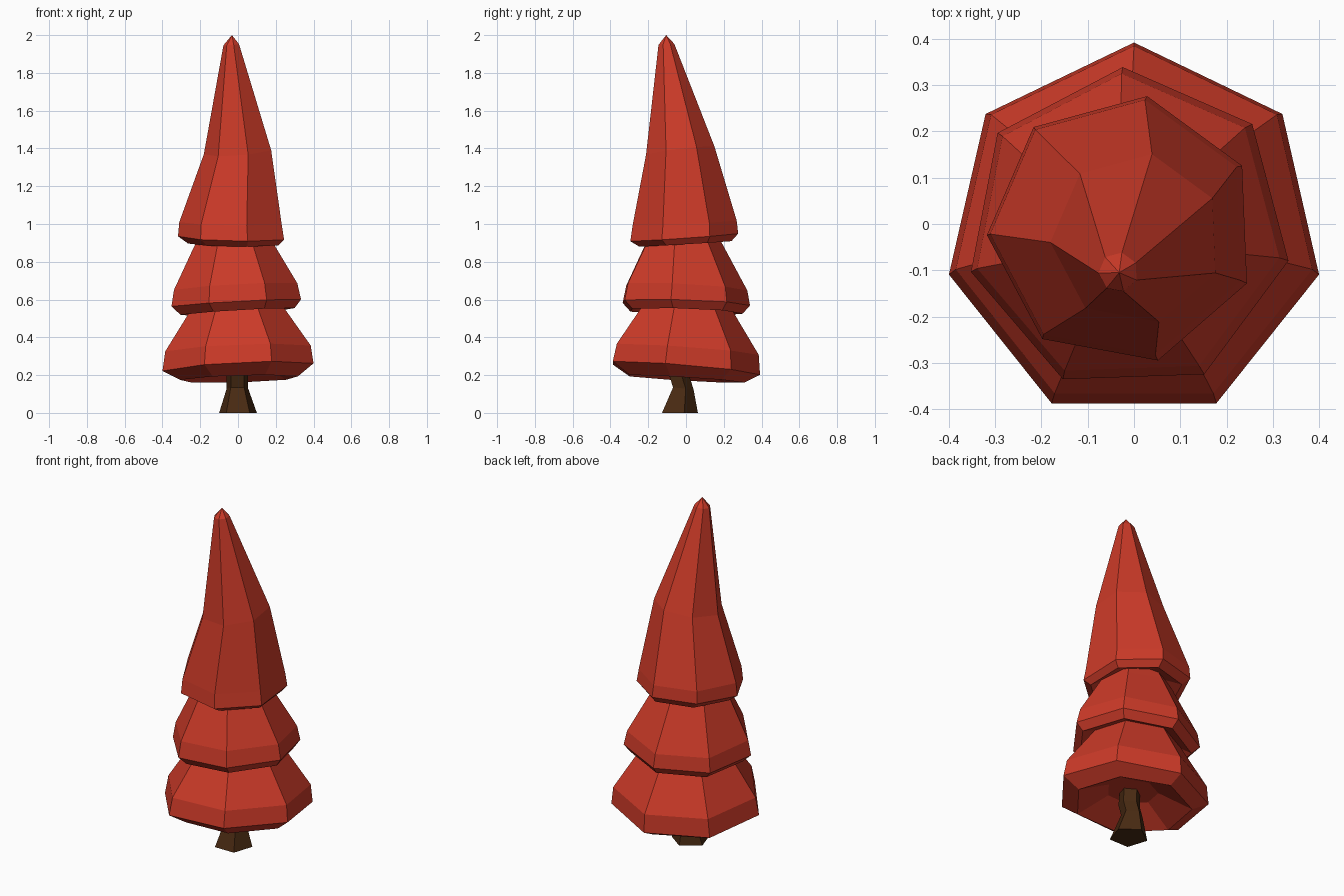
import bpy, bmesh
from math import sin, cos, pi, radians


def material(name, rgb):
    m = bpy.data.materials.new(name)
    m.diffuse_color = (*rgb, 1.0)
    return m


RED = material("red foliage", (0.60, 0.042, 0.021))
BROWN = material("brown bark", (0.065, 0.023, 0.006))


def loft(name, sides, start, rings, mat, apex=None, cavity=None):
    """Skin tilted polygon rings (cx, cy, radius, z, x tilt, y tilt), bottom to top."""
    bm = bmesh.new()
    loops = []
    if cavity:
        rings = [cavity] + rings
    for cx, cy, r, z, tx, ty in rings:
        loop = []
        for k in range(sides):
            a = radians(start) + 2 * pi * k / sides
            dx, dy = r * cos(a), r * sin(a)
            loop.append(bm.verts.new((cx + dx, cy + dy, z + tx * dx + ty * dy)))
        loops.append(loop)
    for lo, hi in zip(loops, loops[1:]):
        for k in range(sides):
            n = (k + 1) % sides
            bm.faces.new((lo[k], lo[n], hi[n], hi[k]))
    bm.faces.new(loops[0][::-1])
    if apex:
        tip = bm.verts.new(apex)
        for k in range(sides):
            bm.faces.new((loops[-1][k], loops[-1][(k + 1) % sides], tip))
    else:
        bm.faces.new(loops[-1])
    bmesh.ops.recalc_face_normals(bm, faces=bm.faces)
    me = bpy.data.meshes.new(name)
    bm.to_mesh(me)
    bm.free()
    me.materials.append(mat)
    ob = bpy.data.objects.new(name, me)
    bpy.context.collection.objects.link(ob)
    return ob


# Trunk: flared pentagonal foot with a slight bend
loft("trunk", 5, 90, [
    (0, -0.042, 0.105, 0.0, 0, 0),
    (-0.003, -0.02, 0.06, 0.13, 0, -0.1),
    (-0.003, -0.042, 0.06, 0.20, 0, -0.1),
    (0, -0.03, 0.055, 0.34, 0, 0),
], BROWN)

# Lower tier, hollowed underneath
loft("lower_foliage", 7, 90, [
    (0.005, -0.01, 0.32, 0.18, 0.03, -0.06),
    (0, -0.018, 0.41, 0.235, 0.05, -0.08),
    (0, -0.01, 0.395, 0.335, 0.04, -0.07),
    (-0.008, -0.005, 0.235, 0.575, 0.05, -0.03),
    (-0.008, -0.005, 0.19, 0.64, 0.05, -0.03),
], RED, cavity=(0, -0.015, 0.14, 0.27, 0.03, -0.06))

# Middle tier
loft("middle_foliage", 7, 92, [
    (-0.005, -0.01, 0.31, 0.535, 0.06, -0.03),
    (-0.012, -0.013, 0.352, 0.58, 0.055, -0.03),
    (-0.015, -0.01, 0.335, 0.665, 0.055, -0.05),
    (-0.022, -0.02, 0.215, 0.89, 0.02, 0.0),
    (-0.022, -0.02, 0.17, 0.97, 0.02, 0.0),
], RED, cavity=(-0.01, -0.01, 0.16, 0.60, 0.05, -0.03))

# Upper tier: tall spire leaning towards the front
loft("upper_foliage", 7, 79.5, [
    (-0.015, -0.005, 0.25, 0.895, -0.01, 0.06),
    (-0.025, -0.012, 0.293, 0.93, -0.02, 0.07),
    (-0.028, -0.010, 0.283, 1.005, -0.02, 0.05),
    (0.005, -0.032, 0.186, 1.385, 0.08, 0.12),
    (-0.034, -0.104, 0.043, 1.95, 0.08, 0.06),
], RED, apex=(-0.032, -0.105, 2.0),
    cavity=(-0.02, -0.01, 0.14, 0.95, 0, 0.05))
